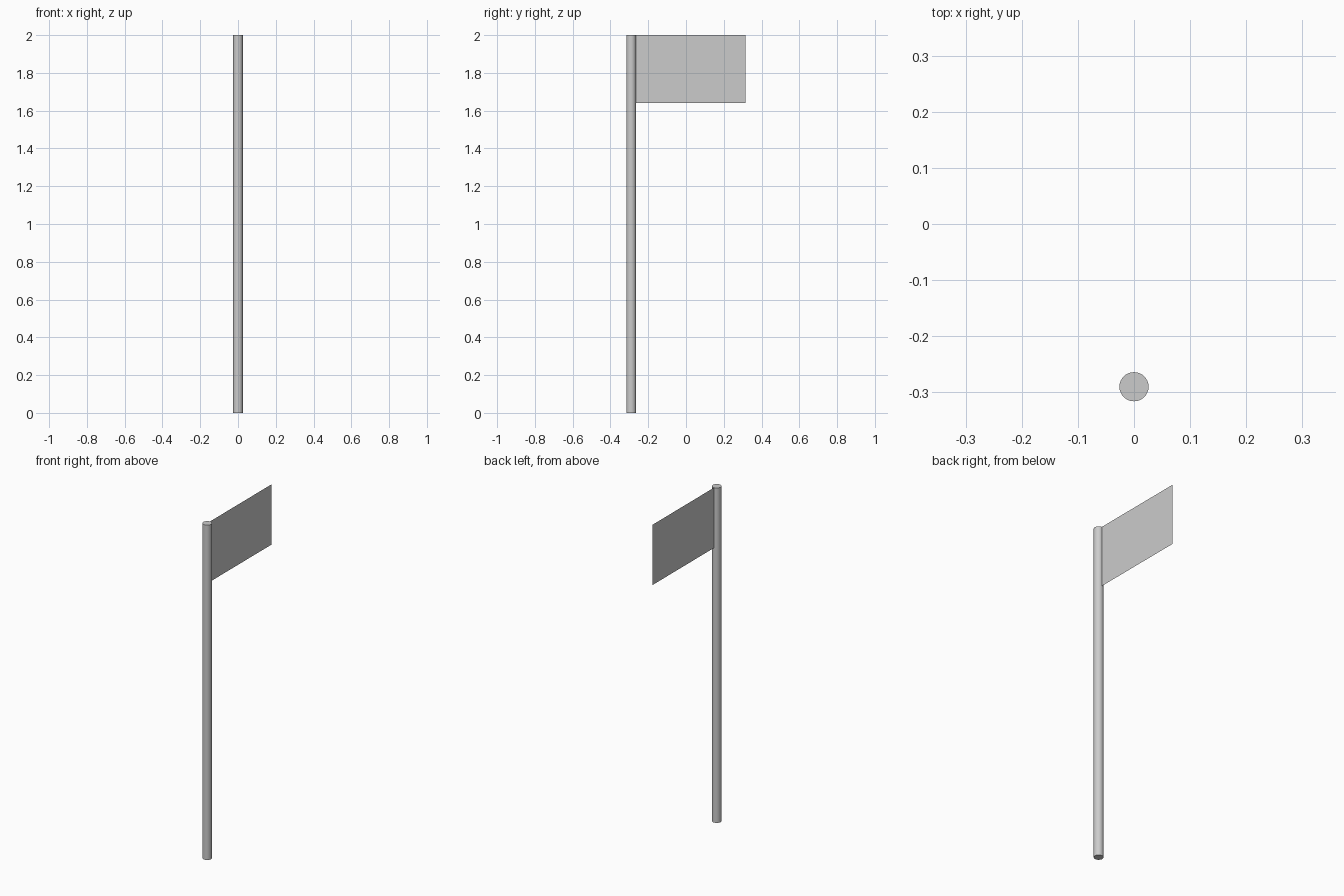
import bpy
import math

if "Cube" in bpy.data.objects:
    bpy.data.objects.remove(bpy.data.objects["Cube"])

POLE_Y, POLE_R, HEIGHT = -0.29, 0.026, 2.0
FLAG_END, FLAG_BOTTOM = 0.315, 1.64

# Round pole
bpy.ops.mesh.primitive_cylinder_add(vertices=32, radius=POLE_R, depth=HEIGHT,
                                    location=(0, POLE_Y, HEIGHT / 2))
pole = bpy.context.object
pole.name = "pole"
bpy.ops.object.shade_smooth_by_angle(angle=math.radians(40))

# Flat single-sheet flag, hung from the back of the pole
start = POLE_Y + POLE_R - 0.002
mesh = bpy.data.meshes.new("flag")
mesh.from_pydata([(0, start, FLAG_BOTTOM), (0, FLAG_END, FLAG_BOTTOM),
                  (0, FLAG_END, HEIGHT), (0, start, HEIGHT)], [], [(0, 1, 2, 3)])
flag = bpy.data.objects.new("flag", mesh)
bpy.context.collection.objects.link(flag)
